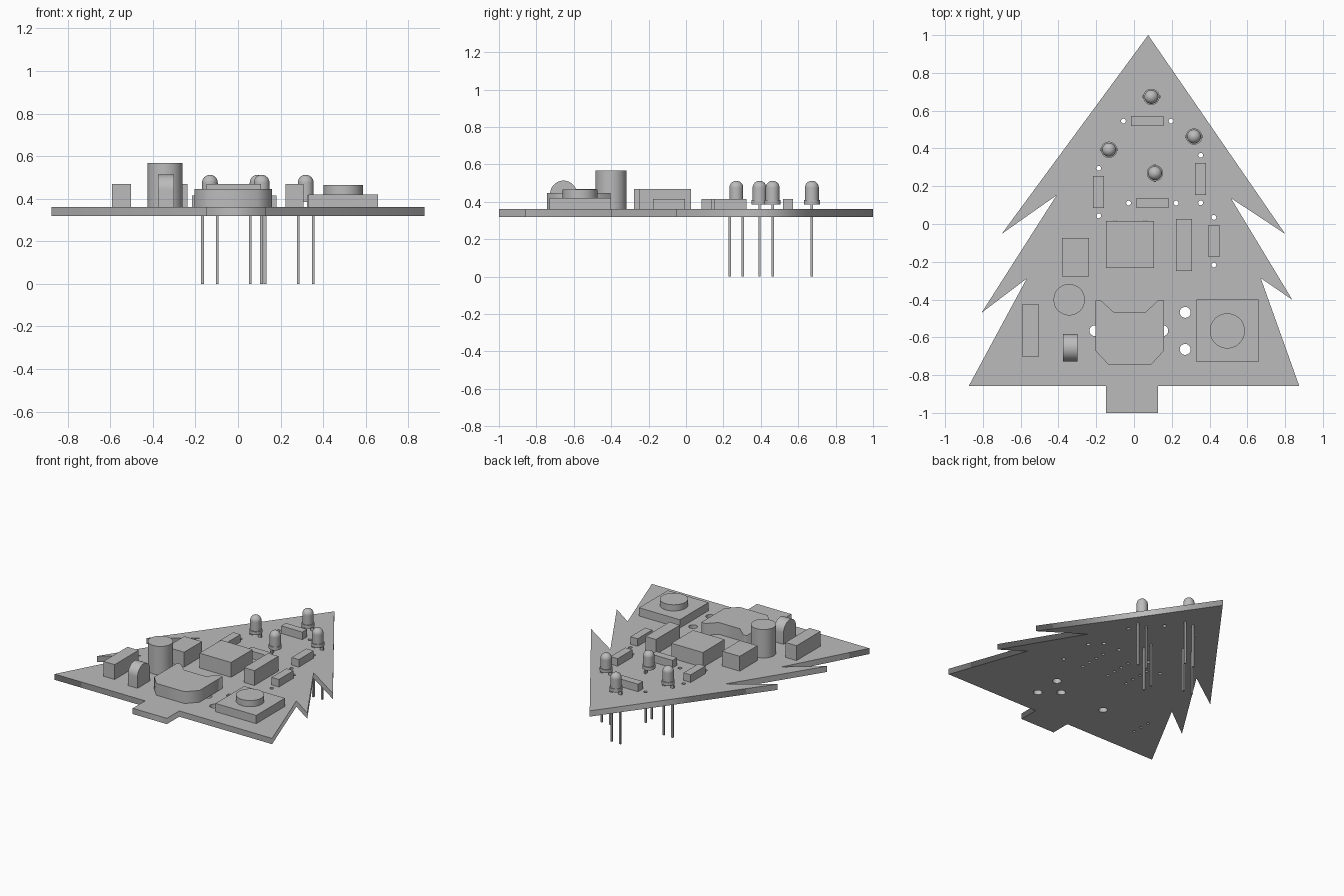
import bpy, math

cube = bpy.data.objects.get("Cube")
if cube:
    bpy.data.objects.remove(cube, do_unlink=True)

grey = bpy.data.materials.new("plain grey")
grey.use_nodes = True
COLOUR = (0.5, 0.5, 0.5, 1)
grey.diffuse_color = COLOUR
grey.node_tree.nodes["Principled BSDF"].inputs["Base Color"].default_value = COLOUR

BOTTOM, TOP = 0.318, 0.36


def finish(obj, name, smooth=False):
    obj.name = name
    obj.data.materials.clear()
    obj.data.materials.append(grey)
    if smooth:
        bpy.ops.object.shade_smooth_by_angle(angle=math.radians(35))
    return obj


def box(name, x0, x1, y0, y1, z1, z0=TOP):
    bpy.ops.mesh.primitive_cube_add(size=1, location=((x0 + x1) / 2, (y0 + y1) / 2, (z0 + z1) / 2))
    obj = bpy.context.object
    obj.scale = (x1 - x0, y1 - y0, z1 - z0)
    return finish(obj, name)


def cylinder(name, x, y, r, z0, z1, sides=48):
    bpy.ops.mesh.primitive_cylinder_add(vertices=sides, radius=r, depth=z1 - z0, location=(x, y, (z0 + z1) / 2))
    return finish(bpy.context.object, name, True)


def ring(x, y, r, sides=20):
    return [(x + r * math.cos(i * math.tau / sides), y + r * math.sin(i * math.tau / sides)) for i in range(sides)]


def plate(name, outlines, z0, z1):
    """Extruded flat profile; outlines after the first are holes."""
    curve = bpy.data.curves.new(name, 'CURVE')
    curve.dimensions = '2D'
    curve.fill_mode = 'BOTH'
    curve.extrude = (z1 - z0) / 2
    for pts in outlines:
        spline = curve.splines.new('POLY')
        spline.points.add(len(pts) - 1)
        for p, (x, y) in zip(spline.points, pts):
            p.co = (x, y, 0, 1)
        spline.use_cyclic_u = True
    obj = bpy.data.objects.new(name, curve)
    bpy.context.collection.objects.link(obj)
    obj.location.z = (z0 + z1) / 2
    bpy.ops.object.select_all(action='DESELECT')
    obj.select_set(True)
    bpy.context.view_layer.objects.active = obj
    bpy.ops.object.convert(target='MESH')
    return finish(bpy.context.object, name)


# Tree-shaped circuit board with drilled holes
tree = [(0.075, 1), (0.8, -0.052), (0.513, 0.137), (0.838, -0.401), (0.671, -0.287),
        (0.875, -0.858), (0.128, -0.858), (0.128, -1), (-0.147, -1), (-0.147, -0.858),
        (-0.875, -0.858), (-0.568, -0.289), (-0.807, -0.47), (-0.41, 0.152), (-0.7, -0.052)]
holes = [ring(x, y, 0.029) for x, y in
         [(0.271, -0.468), (0.271, -0.664), (-0.207, -0.565), (0.152, -0.565)]]

# Resistors: centre and whether they run along x, each between two holes
for i, (x, y, along_x) in enumerate([(0.07, 0.545, True), (0.353, 0.238, False), (-0.187, 0.169, False),
                                     (0.097, 0.111, True), (0.423, -0.091, False)]):
    dx, dy = (0.085, 0.027) if along_x else (0.029, 0.085)
    box(f"resistor_{i + 1}", x - dx, x + dx, y - dy, y + dy, 0.415)
    for s in (-0.126, 0.126):
        holes.append(ring(x + s * along_x, y + s * (not along_x), 0.013, 12))

# Pin holes below the chip and the pin headers
for x, y0, count in [(-0.1, -0.2, 4), (0.06, -0.2, 4), (0.266, -0.21, 4), (-0.547, -0.65, 3)]:
    holes += [ring(x, y0 + i * 0.07, 0.01, 8) for i in range(count)]

plate("tree_board", [tree] + holes, BOTTOM, TOP)

# Lamps: domed body on a flange, with two long legs that have stops above the board
for i, (x, y, along_x) in enumerate([(0.092, 0.673, True), (0.318, 0.463, True),
                                     (-0.132, 0.393, True), (0.111, 0.269, False)]):
    cylinder(f"lamp_flange_{i + 1}", x, y, 0.043, 0.385, 0.408, 32)
    cylinder(f"lamp_body_{i + 1}", x, y, 0.037, 0.4, 0.475, 32)
    bpy.ops.mesh.primitive_uv_sphere_add(segments=32, ring_count=16, radius=0.037, location=(x, y, 0.475))
    finish(bpy.context.object, f"lamp_dome_{i + 1}", True)
    for s in (-0.035, 0.035):
        lx, ly = x + s * along_x, y + s * (not along_x)
        box(f"lamp_leg_{i + 1}", lx - 0.0065, lx + 0.0065, ly - 0.0065, ly + 0.0065, 0.39, 0)
        w, d = (0.012, 0.0065) if along_x else (0.0065, 0.012)
        box(f"lamp_leg_stop_{i + 1}", lx - w, lx + w, ly - d, ly + d, 0.386)

# Box-shaped components
box("main_chip", -0.147, 0.107, -0.233, 0.016, 0.468)
box("right_header", 0.223, 0.307, -0.249, 0.027, 0.468)
box("relay", -0.38, -0.238, -0.279, -0.075, 0.468)
box("left_header", -0.592, -0.502, -0.701, -0.425, 0.468)

# Capacitor can
cylinder("capacitor", -0.343, -0.401, 0.083, TOP, 0.567)

# Push button with round cap
box("button_base", 0.33, 0.658, -0.73, -0.4, 0.42)
cylinder("button_cap", 0.494, -0.566, 0.093, 0.41, 0.465)

# Notched and chamfered battery holder
plate("battery_holder", [[(-0.205, -0.404), (-0.176, -0.404), (-0.107, -0.467), (0.062, -0.467),
                          (0.126, -0.404), (0.16, -0.404), (0.16, -0.67), (0.091, -0.744),
                          (-0.136, -0.744), (-0.205, -0.67)]], TOP, 0.446)

# Arched sensor: upright profile turned to face along x
arch = [(-0.072, TOP)] + [(-0.072 * math.cos(i * math.pi / 24), 0.441 + 0.072 * math.sin(i * math.pi / 24))
                          for i in range(25)] + [(0.072, TOP)]
sensor = plate("arched_sensor", [arch], -0.0385, 0.0385)
sensor.location = (-0.338, -0.655, 0)
sensor.rotation_euler = (math.pi / 2, 0, math.pi / 2)
bpy.ops.object.shade_smooth_by_angle(angle=math.radians(35))
